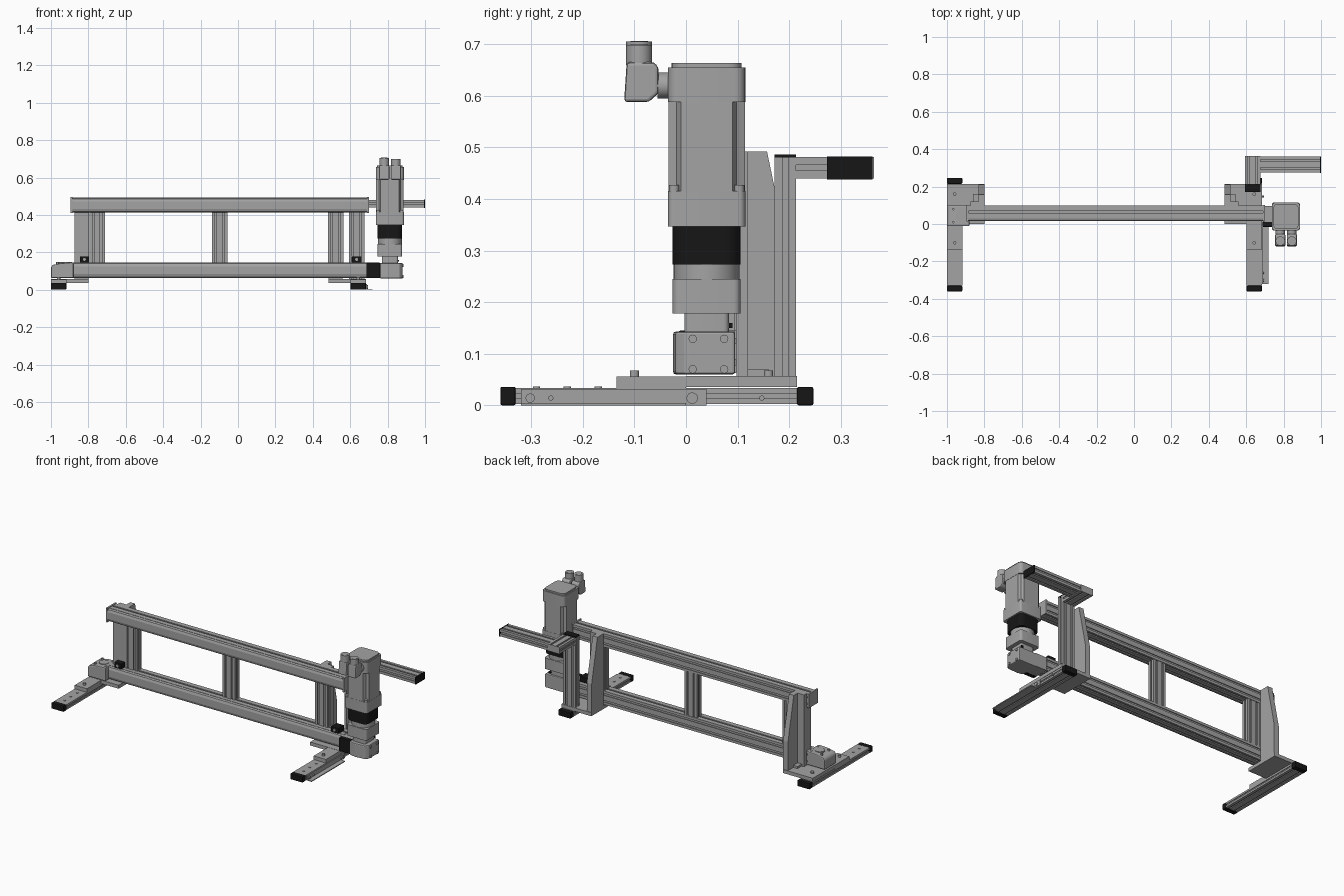
import bpy, bmesh, math
from mathutils import Vector

cube = bpy.data.objects.get("Cube")
if cube:
    bpy.data.objects.remove(cube, do_unlink=True)


def material(name, rgb):
    m = bpy.data.materials.new(name)
    m.use_nodes = True
    m.diffuse_color = (*rgb, 1)
    m.node_tree.nodes["Principled BSDF"].inputs["Base Color"].default_value = (*rgb, 1)
    return m


GREY = material("aluminium_grey", (0.37, 0.37, 0.37))
BLACK = material("black_plastic", (0.008, 0.008, 0.008))
MID = -0.158  # mirror line of the frame, which the motor end extends past


def prism(name, pts, axis, a, b, mat=GREY, bevel=0, smooth=False):
    """Extrude a 2D outline: X uses (y,z), Y uses (x,z), Z uses (x,y)."""
    put = {"X": lambda u, v, w: (w, u, v), "Y": lambda u, v, w: (u, w, v),
           "Z": lambda u, v, w: (u, v, w)}[axis]
    bm = bmesh.new()
    face = bm.faces.new([bm.verts.new(put(u, v, a)) for u, v in pts])
    new = bmesh.ops.extrude_face_region(bm, geom=[face])["geom"]
    bmesh.ops.translate(bm, vec=Vector(put(0, 0, b - a)),
                        verts=[g for g in new if isinstance(g, bmesh.types.BMVert)])
    bmesh.ops.recalc_face_normals(bm, faces=bm.faces)
    me = bpy.data.meshes.new(name)
    bm.to_mesh(me)
    bm.free()
    me.materials.append(mat)
    ob = bpy.data.objects.new(name, me)
    bpy.context.collection.objects.link(ob)
    if bevel:
        mod = ob.modifiers.new("bevel", "BEVEL")
        mod.width, mod.segments = bevel, 2
    if smooth:
        bpy.ops.object.select_all(action="DESELECT")
        ob.select_set(True)
        bpy.context.view_layer.objects.active = ob
        bpy.ops.object.shade_smooth_by_angle(angle=math.radians(35))
    return ob


def rect(u0, u1, v0, v1):
    return [(u0, v0), (u1, v0), (u1, v1), (u0, v1)]


def box(name, x, y, z, mat=GREY, bevel=0):
    return prism(name, rect(*x, *y), "Z", *z, mat, bevel)


def cyl(name, u, v, r, axis, a, b, mat=GREY, n=32):
    pts = [(u + r * math.cos(math.tau * i / n), v + r * math.sin(math.tau * i / n))
           for i in range(n)]
    return prism(name, pts, axis, a, b, mat, smooth=True)


def rounded(u0, u1, v0, v1, r, n=5):
    """Rectangle outline with round corners."""
    pts = []
    for k, (cu, cv) in enumerate([(u1 - r, v1 - r), (u0 + r, v1 - r),
                                  (u0 + r, v0 + r), (u1 - r, v0 + r)]):
        for i in range(n + 1):
            t = math.pi / 2 * (k + i / n)
            pts.append((cu + r * math.cos(t), cv + r * math.sin(t)))
    return pts


def slotted(u0, u1, v0, v1, counts, half=0.005, deep=0.009):
    """Rectangle outline with T-slots; counts are for bottom, right, top, left."""
    corners = [Vector(p) for p in rect(u0, u1, v0, v1)]
    pts = []
    for k, n in enumerate(counts):
        p, q = corners[k], corners[(k + 1) % 4]
        d = (q - p).normalized()
        inward = Vector((-d.y, d.x))
        pts.append(p)
        for j in range(n):
            c = p.lerp(q, (j + 0.5) / n)
            for s, depth in [(-1, 0), (-1, 0.003), (-1.7, 0.003), (-1.7, deep),
                             (1.7, deep), (1.7, 0.003), (1, 0.003), (1, 0)]:
                pts.append(c + d * s * half + inward * depth)
    return [tuple(p) for p in pts]


def span(side, a, b):
    """Mirror an x range about the frame's middle for the motor end."""
    return (a, b) if side == "right" else (2 * MID - b, 2 * MID - a)


# Horizontal beams: slotted back, top and bottom, with a crowned front cover
def beam(name, x0, x1, z0, z1):
    body = slotted(0.03, 0.098, z0, z1, (2, 2, 1, 0))
    prism(name, body, "X", x0, x1)
    cover = [(0.03, z0 + 0.002), (0.03, z1 - 0.002), (0.02, z1 - 0.006),
             (0.015, z1 - 0.02), (0.015, z0 + 0.02), (0.02, z0 + 0.006)]
    prism(name + "_cover", cover, "X", x0, x1)


beam("lower_beam", -0.89, 0.69, 0.063, 0.145)
beam("upper_beam", -0.885, 0.69, 0.412, 0.492)
for name, x in [("right", -0.895), ("left", 0.69)]:
    box("upper_beam_end_" + name, (x, x + 0.01), (0.013, 0.102), (0.41, 0.495))

# Vertical posts between the beams
for name, x in [("right", -0.795), ("middle", -0.14), ("left", 0.48)]:
    prism("post_" + name, slotted(x, x + 0.083, 0.052, 0.095, (2, 1, 2, 1)), "Z", 0.145, 0.412)

# Feet, base plates and gusset brackets
for side in ("right", "left"):
    fx = span(side, -1.0, -0.918)
    prism(side + "_foot", slotted(*fx, 0.003, 0.034, (2, 1, 0, 1), 0.004, 0.007),
          "Y", -0.33, 0.215)
    for end, y in [("front", (-0.36, -0.33)), ("back", (0.215, 0.247))]:
        box(f"{side}_foot_cap_{end}", fx, y, (0.0, 0.036), BLACK, 0.004)
    box(side + "_foot_plate", fx, (-0.135, 0.0), (0.034, 0.056))
    box(side + "_base_plate", span(side, -1.0, -0.8), (0.0, 0.215), (0.036, 0.057))
    for i, y in enumerate((-0.1, 0.16)):
        cyl(f"{side}_plate_bolt_{i}", sum(fx) / 2, y, 0.009, "Z", 0.05, 0.068, n=16)
    for i, y in enumerate((-0.29, -0.23, -0.17)):
        cyl(f"{side}_foot_bolt_{i}", sum(fx) / 2, y, 0.007, "Z", 0.03, 0.037, n=12)
    box(side + "_bracket_back", span(side, -0.875, -0.8), (0.098, 0.12), (0.057, 0.492))
    gusset = [(0.12, 0.057), (0.212, 0.057), (0.212, 0.23), (0.17, 0.43),
              (0.157, 0.492), (0.12, 0.492)]
    prism(side + "_bracket_gusset", gusset, "X", *span(side, -0.832, -0.8))
    box(side + "_bracket_toe", span(side, -0.86, -0.8), (0.12, 0.16), (0.057, 0.07))
    # Black sensor blocks on the lower beam
    sx = (-0.845, -0.797) if side == "right" else (0.608, 0.66)
    box(side + "_sensor", sx, (0.02, 0.075), (0.145, 0.178), BLACK, 0.003)
    cyl(side + "_sensor_screw", sum(sx) / 2, 0.162, 0.008, "Y", 0.016, 0.022, n=16)
box("right_post_flange", (-0.875, -0.797), (0.055, 0.098), (0.145, 0.412))

# Floor strip beside the left foot
box("foot_strip", (0.684, 0.718), (-0.32, 0.0), (0.0, 0.005))
box("foot_side_plate", (0.684, 0.69), (-0.32, 0.04), (0.0, 0.032))
for i, (y, r) in enumerate([(-0.302, 0.009), (-0.262, 0.005), (0.012, 0.011), (0.147, 0.005)]):
    cyl(f"foot_side_bolt_{i}", y, 0.014, r, "X", 0.68, 0.696, n=16)

# Return pulley housing at the right end of the lower beam
outline = [(-0.88, 0.063), (-0.88, 0.145), (-0.94, 0.143), (-0.99, 0.133),
           (-1.0, 0.12), (-1.0, 0.063)]
prism("pulley_housing", outline, "Y", -0.012, 0.1, bevel=0.006)
cyl("pulley_hub", -0.93, 0.045, 0.028, "Z", 0.14, 0.147)
for i, (x, y) in enumerate([(-0.965, 0.01), (-0.895, 0.01), (-0.965, 0.08), (-0.895, 0.08)]):
    cyl(f"pulley_bolt_{i}", x, y, 0.007, "Z", 0.135, 0.147, n=12)

# Drive housing at the left end of the lower beam
box("drive_adapter", (0.69, 0.765), (0.012, 0.095), (0.063, 0.143))
box("drive_adapter_cover", (0.687, 0.76), (-0.015, 0.012), (0.062, 0.145), BLACK, 0.004)
nose = [(0.76, -0.018), (0.8, -0.025), (0.865, -0.02), (0.88, 0.0), (0.88, 0.095), (0.76, 0.095)]
prism("drive_housing", nose, "Z", 0.06, 0.143, bevel=0.005)
for y in (0.013, 0.074):
    for z in (0.07, 0.129):
        cyl("drive_bolt", y, z, 0.008, "X", 0.87, 0.885, n=16)

# Gearbox and motor stack
MX, MY = 0.812, 0.04


def stack(name, half, z0, z1, r, mat=GREY):
    pts = rounded(MX - half, MX + half, MY - half, MY + half, r)
    return prism(name, pts, "Z", z0, z1, mat, smooth=True)


stack("gear_neck", 0.043, 0.14, 0.18, 0.01)
box("neck_screw", (0.845, 0.86), (0.083, 0.09), (0.15, 0.16), BLACK)
stack("gear_flange", 0.066, 0.178, 0.245, 0.014)
cyl("gear_ring", MX, MY, 0.064, "Z", 0.245, 0.273, n=48)
stack("coupling_sleeve", 0.066, 0.273, 0.347, 0.03, BLACK)
stack("motor_flange", 0.075, 0.347, 0.415, 0.012)
core = []
w, c = 0.074, 0.05
for sx, sy, flip in [(1, 1, 0), (-1, 1, 1), (-1, -1, 0), (1, -1, 1)]:
    corner = [(w, c), (c + 0.008, c + 0.008), (c, w)]
    core += [(MX + sx * u, MY + sy * v) for u, v in (corner[::-1] if flip else corner)]
prism("motor_body_lower", core, "Z", 0.415, 0.59)
stack("motor_body_upper", 0.075, 0.588, 0.655, 0.02)
stack("motor_top", 0.068, 0.655, 0.664, 0.025)
for sx in (-1, 1):
    for sy in (-1, 1):
        cyl("motor_bolt", MX + sx * 0.063, MY + sy * 0.063, 0.01, "Z", 0.41, 0.427, n=12)

# Two angled cable connectors
for i, (x, top) in enumerate([(0.782, 0.705), (0.844, 0.698)]):
    elbow = [(-0.12, 0.588), (-0.072, 0.588), (-0.053, 0.605), (-0.053, 0.655),
             (-0.062, 0.665), (-0.115, 0.665)]
    prism(f"connector_elbow_{i}", elbow, "X", x - 0.027, x + 0.027, bevel=0.006)
    cyl(f"connector_socket_{i}", x, -0.091, 0.025, "Z", 0.66, top)
    cyl(f"connector_hole_{i}", x, -0.091, 0.017, "Z", top, top + 0.001)
    cyl(f"connector_stem_{i}", x, 0.62, 0.025, "Y", -0.055, -0.03)

# Rear support post with its side arm
prism("arm_post", slotted(0.593, 0.675, 0.172, 0.213, (2, 1, 2, 1)), "Z", 0.057, 0.48)
box("arm_post_cap", (0.593, 0.675), (0.172, 0.213), (0.48, 0.486), BLACK)
prism("arm_bridge", slotted(0.593, 0.675, 0.44, 0.481, (2, 1, 2, 1)), "Y", 0.213, 0.36)
box("arm_bridge_cap", (0.593, 0.675), (0.36, 0.364), (0.44, 0.481))
prism("side_arm", slotted(0.275, 0.36, 0.44, 0.481, (2, 1, 2, 1)), "X", 0.675, 0.994)
box("side_arm_cap", (0.994, 1.0), (0.273, 0.361), (0.438, 0.482), BLACK)
